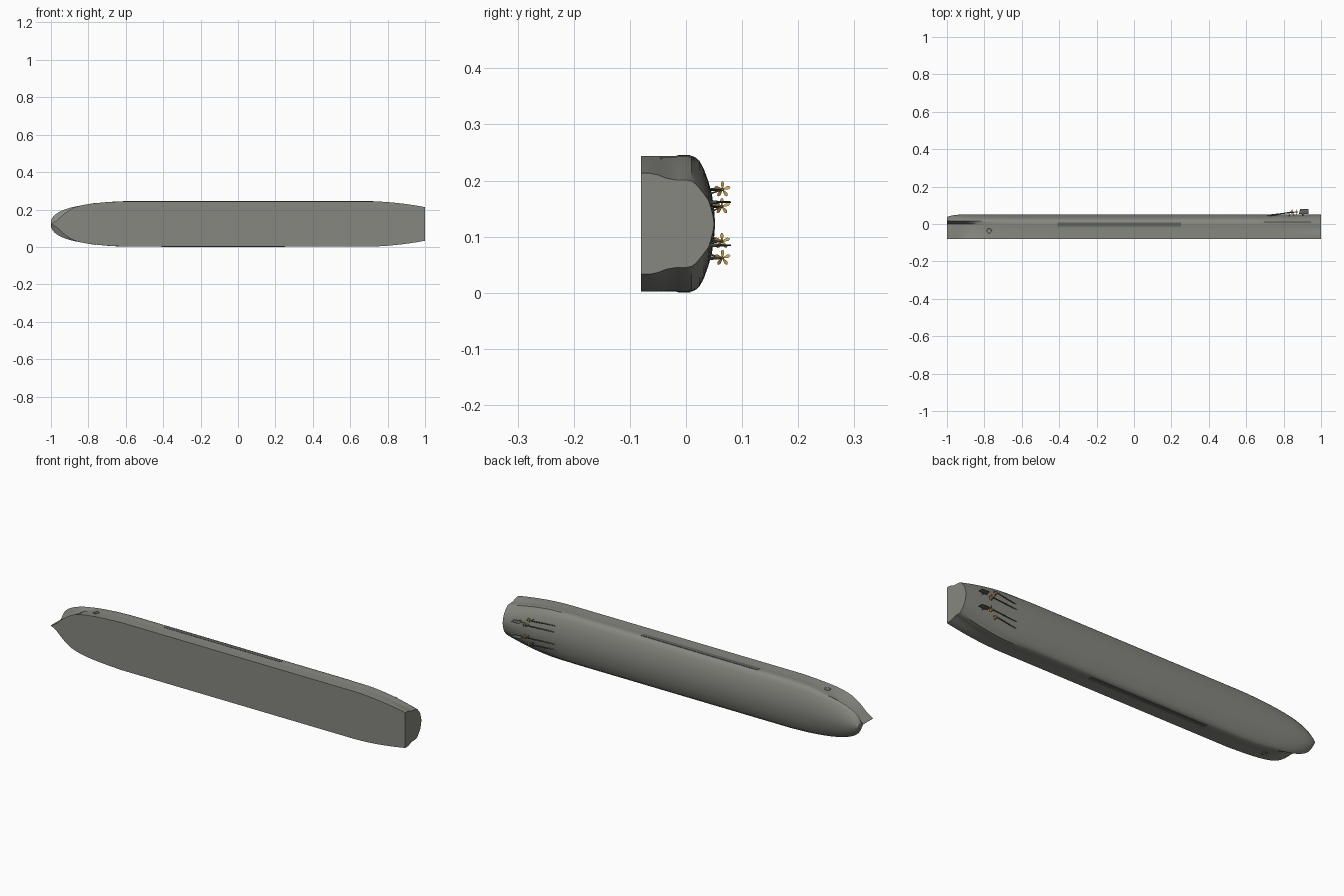
import bpy, bmesh, math
from mathutils import Vector, Matrix

if "Cube" in bpy.data.objects:
    bpy.data.objects.remove(bpy.data.objects["Cube"])

ZC = 0.123  # hull lies on its side: deck at y=-0.08, keel toward +y, symmetric about z=ZC


def curve(tab, x):
    # smooth interpolation through (x, value) pairs
    n = len(tab)
    if x <= tab[0][0]:
        return tab[0][1]
    if x >= tab[-1][0]:
        return tab[-1][1]

    def slope(i):
        a, b = tab[max(i - 1, 0)], tab[min(i + 1, n - 1)]
        return (b[1] - a[1]) / (b[0] - a[0])
    for i in range(n - 1):
        (x0, v0), (x1, v1) = tab[i], tab[i + 1]
        if x <= x1:
            h = x1 - x0
            t = (x - x0) / h
            return ((2*t**3 - 3*t*t + 1) * v0 + (t**3 - 2*t*t + t) * h * slope(i)
                    + (3*t*t - 2*t**3) * v1 + (t**3 - t*t) * h * slope(i + 1))


def material(name, col):
    m = bpy.data.materials.new(name)
    m.diffuse_color = (*col, 1)
    m.use_nodes = True
    m.node_tree.nodes["Principled BSDF"].inputs["Base Color"].default_value = m.diffuse_color
    return m


HULL = material("hull_paint", (0.24, 0.245, 0.215))
DARK = material("dark_metal", (0.12, 0.125, 0.115))
BRASS = material("brass", (0.60, 0.38, 0.08))


def finish(name, bm, mat, angle=30):
    bmesh.ops.recalc_face_normals(bm, faces=bm.faces[:])
    me = bpy.data.meshes.new(name)
    bm.to_mesh(me)
    bm.free()
    ob = bpy.data.objects.new(name, me)
    bpy.context.collection.objects.link(ob)
    me.materials.append(mat)
    bpy.ops.object.select_all(action='DESELECT')
    ob.select_set(True)
    bpy.context.view_layer.objects.active = ob
    bpy.ops.object.shade_smooth_by_angle(angle=math.radians(angle))
    return ob


# cross-section levels and half-breadths amidships and at the transom
LEV = [-.08, -.065, -.05, -.035, -.018, -.014, 0, .010, .017, .024, .032, .040, .046, .050, .052]
MID = [.121, .121, .121, .121, .121, .1217, .1217, .121, .118, .112, .097, .075, .054, .026, 0]
STERN = [.090, .090, .087, .081, .078, .078, .078, .076, .071, .063, .053, .042, .030, .015, 0]
# bow waterlines: deck edge, pinched waist, bulb below
DECK = [(-1, .0005), (-.97, .018), (-.93, .054), (-.9, .075), (-.87, .09), (-.8, .106), (-.7, .116), (-.6, .121)]
WAIST = [(-1, .0005), (-.97, .014), (-.93, .038), (-.9, .058), (-.85, .085), (-.8, .102), (-.7, .116), (-.6, .121)]
BULB = [(-1, .018), (-.99, .037), (-.975, .053), (-.95, .069), (-.9, .088), (-.85, .099), (-.8, .107),
        (-.7, .117), (-.6, .121)]
KEEL = [(-1, .65), (-.98, .8), (-.95, .92), (-.88, 1.0)]


def half_width(x, i):
    y = LEV[i]
    if y <= 0:
        f = ((y + .08) / .08) ** 0.8
        b = curve(DECK, x) * (1 - f) + curve(WAIST, x) * f
    elif y < .015:
        b = curve(WAIST, x) * .45 + curve(BULB, x) * .55
    else:
        b = curve(BULB, x)
    w = MID[i] * b / .121
    start = .7 if y < .015 else .6
    t = max(0, (x - start) / (1 - start)) ** 1.8
    return w * (1 - t) + STERN[i] * t


def level_y(x, i):
    y = LEV[i]
    if y > .012:
        y = .012 + (y - .012) * curve(KEEL, x)
    return y - (.002 * max(0, (x - .6) / .4) if y > .045 else 0)


# hull: loft of stations with deck strip and end caps
xs = [-1, -.996, -.99, -.982, -.972, -.96, -.945, -.93, -.915, -.9, -.88, -.86, -.84, -.82, -.8, -.77, -.74,
      -.7, -.65, -.6, -.4, -.2, 0, .2, .4, .6] + [.64 + .03 * k for k in range(13)]
bm = bmesh.new()
rings = []
L = len(LEV)
for x in xs:
    up = [bm.verts.new((x, level_y(x, i), ZC + half_width(x, i))) for i in range(L)]
    dn = [bm.verts.new((x, level_y(x, i), ZC - half_width(x, i))) for i in range(L - 2, -1, -1)]
    rings.append(up + dn)
for a, b in zip(rings, rings[1:]):
    for k in range(len(a)):
        j = (k + 1) % len(a)
        bm.faces.new((a[k], a[j], b[j], b[k]))
for r in (rings[0], rings[-1]):
    n = len(r)
    for k in range(L - 1):
        q = [r[k], r[k + 1], r[n - 2 - k], r[n - 1 - k]]
        bm.faces.new(list(dict.fromkeys(q)))
finish("hull", bm, HULL, 32)


def box(bm, lo, hi):
    c = (Vector(lo) + Vector(hi)) / 2
    s = Vector(hi) - Vector(lo)
    bmesh.ops.create_cube(bm, size=1, matrix=Matrix.Translation(c) @ Matrix.Diagonal((*s, 1)))


def rod(bm, a, b, r1, r2=None, seg=12):
    a, b = Vector(a), Vector(b)
    m = Matrix.Translation((a + b) / 2) @ (b - a).to_track_quat('Z', 'Y').to_matrix().to_4x4()
    bmesh.ops.create_cone(bm, cap_ends=True, segments=seg, radius1=r1, radius2=r1 if r2 is None else r2,
                          depth=(b - a).length, matrix=m)


def propeller(name, c, r):
    # five twisted blades on a hub whose axis runs along x
    bm = bmesh.new()
    rod(bm, c - Vector((.006, 0, 0)), c + Vector((.009, 0, 0)), .0032, .0015)
    for k in range(5):
        rot = Matrix.Rotation(k * math.tau / 5, 3, 'X')
        rows = []
        for rad, w, tw in ((.002, .0016, 55), (r * .45, .0032, 42), (r * .75, .0036, 32), (r, .0012, 25)):
            t = math.radians(tw)
            row = []
            for s, h in ((-1, 0), (0, .0005), (1, 0), (0, -.0005)):
                p = Vector((s * w * math.sin(t) + h * math.cos(t), s * w * math.cos(t) - h * math.sin(t), rad))
                row.append(bm.verts.new(c + rot @ p))
            rows.append(row)
        for a, b in zip(rows, rows[1:]):
            for i in range(4):
                bm.faces.new((a[i], a[(i + 1) % 4], b[(i + 1) % 4], b[i]))
        bm.faces.new(rows[-1])
    finish(name, bm, BRASS, 40)


for side, tag in ((1, "upper"), (-1, "lower")):
    # armour belt strip
    bm = bmesh.new()
    z = ZC + side * .121
    box(bm, (-.41, -.014, z - .0018), (.25, .008, z + .0018))
    finish("side_belt_" + tag, bm, DARK)

    # anchor hawse ring
    bm = bmesh.new()
    hx, hy, R, r = -.775, -.035, .0125, .0025
    grid = []
    for i in range(24):
        a = i * math.tau / 24
        px, py = hx + R * math.cos(a), hy + R * math.sin(a)
        lvl = min(range(L), key=lambda k: abs(LEV[k] - hy))
        base = Vector((px, py, ZC + side * half_width(px, lvl)))
        out = Vector((math.cos(a), math.sin(a), 0))
        grid.append([bm.verts.new(base + r * (out * math.cos(b) + Vector((0, 0, math.sin(b)))))
                     for b in [j * math.tau / 8 for j in range(8)]])
    for i in range(24):
        for j in range(8):
            g, h = grid[i], grid[(i + 1) % 24]
            bm.faces.new((g[j], g[(j + 1) % 8], h[(j + 1) % 8], h[j]))
    finish("hawse_ring_" + tag, bm, HULL)

    # propeller shafts with struts
    for pos, off, px, py, root in (("inner", .031, .868, .064, .046), ("outer", .061, .845, .065, .036)):
        z = ZC + side * off
        bm = bmesh.new()
        rod(bm, (px - .165, root, z), (px, py, z), .0026)
        for d in (-.008, .006):
            rod(bm, (px - .014, root - .006, z + d - side * .004), (px - .014, py, z), .0014, seg=6)
        finish(f"shaft_{pos}_{tag}", bm, DARK)
        propeller(f"propeller_{pos}_{tag}", Vector((px, py, z)), .0145)

    # rudder: tapered blade with a stock
    z = ZC + side * .0385
    bm = bmesh.new()
    rows = []
    for y, x0, x1, t in ((.054, .882, .932, .0022), (.080, .888, .934, .0015)):
        xm = x0 + (x1 - x0) * .3
        rows.append([bm.verts.new(v) for v in ((x0, y, z), (xm, y, z + t), (x1, y, z), (xm, y, z - t))])
    for i in range(4):
        bm.faces.new((rows[0][i], rows[0][(i + 1) % 4], rows[1][(i + 1) % 4], rows[1][i]))
    for row in rows:
        bm.faces.new(row)
    rod(bm, (.902, .036, z), (.902, .056, z), .003)
    finish("rudder_" + tag, bm, DARK)
